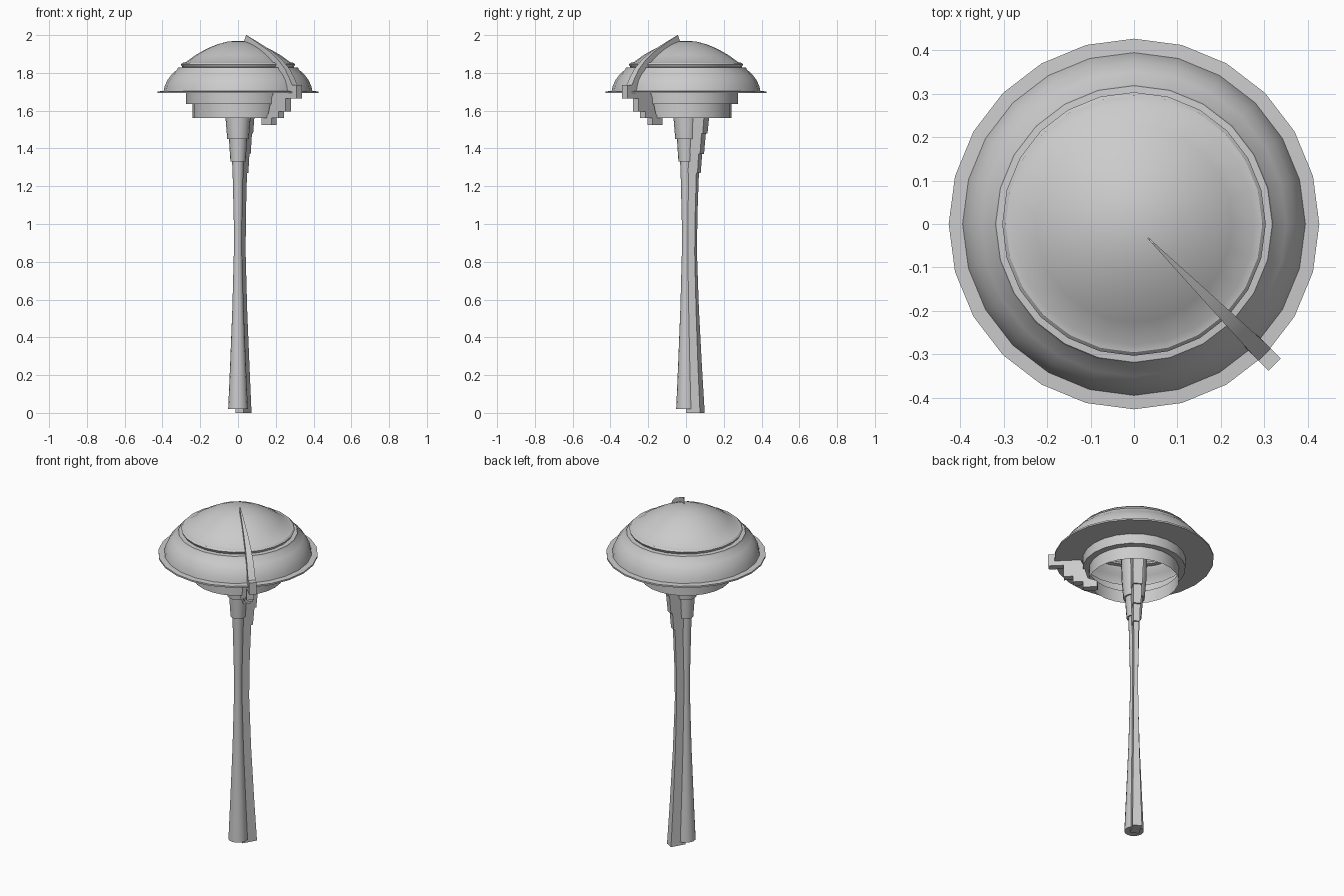
import bpy, bmesh, math


def finish(name, bm, angle=35):
    bmesh.ops.recalc_face_normals(bm, faces=bm.faces)
    mesh = bpy.data.meshes.new(name)
    bm.to_mesh(mesh)
    bm.free()
    ob = bpy.data.objects.new(name, mesh)
    bpy.context.collection.objects.link(ob)
    bpy.ops.object.select_all(action='DESELECT')
    ob.select_set(True)
    bpy.context.view_layer.objects.active = ob
    bpy.ops.object.shade_smooth_by_angle(angle=math.radians(angle))
    return ob


def bridge(bm, a, b):
    n = len(a)
    for i in range(n):
        j = (i + 1) % n
        bm.faces.new((a[i], a[j], b[j], b[i]))


def lathe(name, profile, sides):
    """Spin (radius, z) points round the z axis; radius 0 closes with a fan."""
    bm = bmesh.new()
    rings = []
    for r, z in profile:
        if r == 0:
            rings.append([bm.verts.new((0, 0, z))])
        else:
            rings.append([bm.verts.new((r * math.cos(2 * math.pi * i / sides),
                                        r * math.sin(2 * math.pi * i / sides), z))
                          for i in range(sides)])
    for a, b in zip(rings, rings[1:]):
        if len(a) == len(b):
            bridge(bm, a, b)
        else:
            tip, ring = (a[0], b) if len(a) == 1 else (b[0], a)
            for i in range(sides):
                bm.faces.new((tip, ring[i], ring[(i + 1) % sides]))
    return finish(name, bm)


# Saucer: open drum below, thin flared rim, stepped dome
lathe("saucer", [
    (0.24, 1.56), (0.24, 1.635), (0.275, 1.635), (0.275, 1.693),
    (0.426, 1.693), (0.426, 1.702), (0.394, 1.704), (0.388, 1.73),
    (0.373, 1.763), (0.35, 1.793), (0.322, 1.818), (0.318, 1.828),
    (0.295, 1.83), (0.303, 1.845), (0.295, 1.853), (0.278, 1.856),
    (0.225, 1.894), (0.167, 1.927), (0.11, 1.951), (0.055, 1.966), (0, 1.97)], 24)

# Round core column with stepped collars at the top
lathe("column", [
    (0, 0.02), (0.052, 0.02), (0.042, 0.25), (0.03, 0.55), (0.022, 0.85),
    (0.022, 1.0), (0.028, 1.25), (0.031, 1.33), (0.04, 1.33), (0.048, 1.45),
    (0.057, 1.45), (0.066, 1.56), (0.07, 1.70), (0, 1.70)], 16)

# Leg on one side: (z, inner distance, outer distance, width)
leg = [(0, 0.015, 0.1, 0.05), (0.25, 0.012, 0.085, 0.042), (0.55, 0.01, 0.07, 0.031),
       (0.85, 0.01, 0.06, 0.024), (1.05, 0.01, 0.063, 0.024), (1.27, 0.01, 0.071, 0.028),
       (1.27, 0.01, 0.08, 0.034), (1.37, 0.01, 0.088, 0.038), (1.37, 0.01, 0.098, 0.042),
       (1.48, 0.01, 0.108, 0.046), (1.48, 0.01, 0.117, 0.05), (1.56, 0.01, 0.125, 0.055),
       (1.70, 0.01, 0.137, 0.058)]
bm = bmesh.new()
rings = [[bm.verts.new(p) for p in ((i, -w / 2, z), (o, -w / 2, z), (o, w / 2, z), (i, w / 2, z))]
         for z, i, o, w in leg]
for a, b in zip(rings, rings[1:]):
    bridge(bm, a, b)
bm.faces.new(rings[0])
bm.faces.new(rings[-1])
finish("leg", bm).rotation_euler.z = math.radians(60)

# Curved fin over the dome, ending in stepped brackets under the rim: (distance, z)
fin = [(0.04, 1.955), (0.062, 2.0), (0.15, 1.96), (0.245, 1.915), (0.315, 1.87),
       (0.37, 1.82), (0.405, 1.77), (0.425, 1.735), (0.4575, 1.735), (0.4575, 1.665),
       (0.375, 1.665), (0.375, 1.595), (0.325, 1.595), (0.325, 1.56), (0.27, 1.56),
       (0.27, 1.525), (0.195, 1.525), (0.195, 1.56), (0.245, 1.58), (0.265, 1.65),
       (0.29, 1.71), (0.36, 1.72), (0.32, 1.79), (0.26, 1.85), (0.15, 1.92)]
bm = bmesh.new()
sides = []
for sgn in (-1, 1):
    loop = []
    for s, z in fin:
        half = 0.02 if z < 1.75 else 0.001 + 0.02 * (s - 0.04) / 0.39
        loop.append(bm.verts.new((s, sgn * half, z)))
    sides.append(loop)
bridge(bm, *sides)
for loop in sides:
    bm.faces.new(loop)
finish("fin", bm, 25).rotation_euler.z = math.radians(-45)
